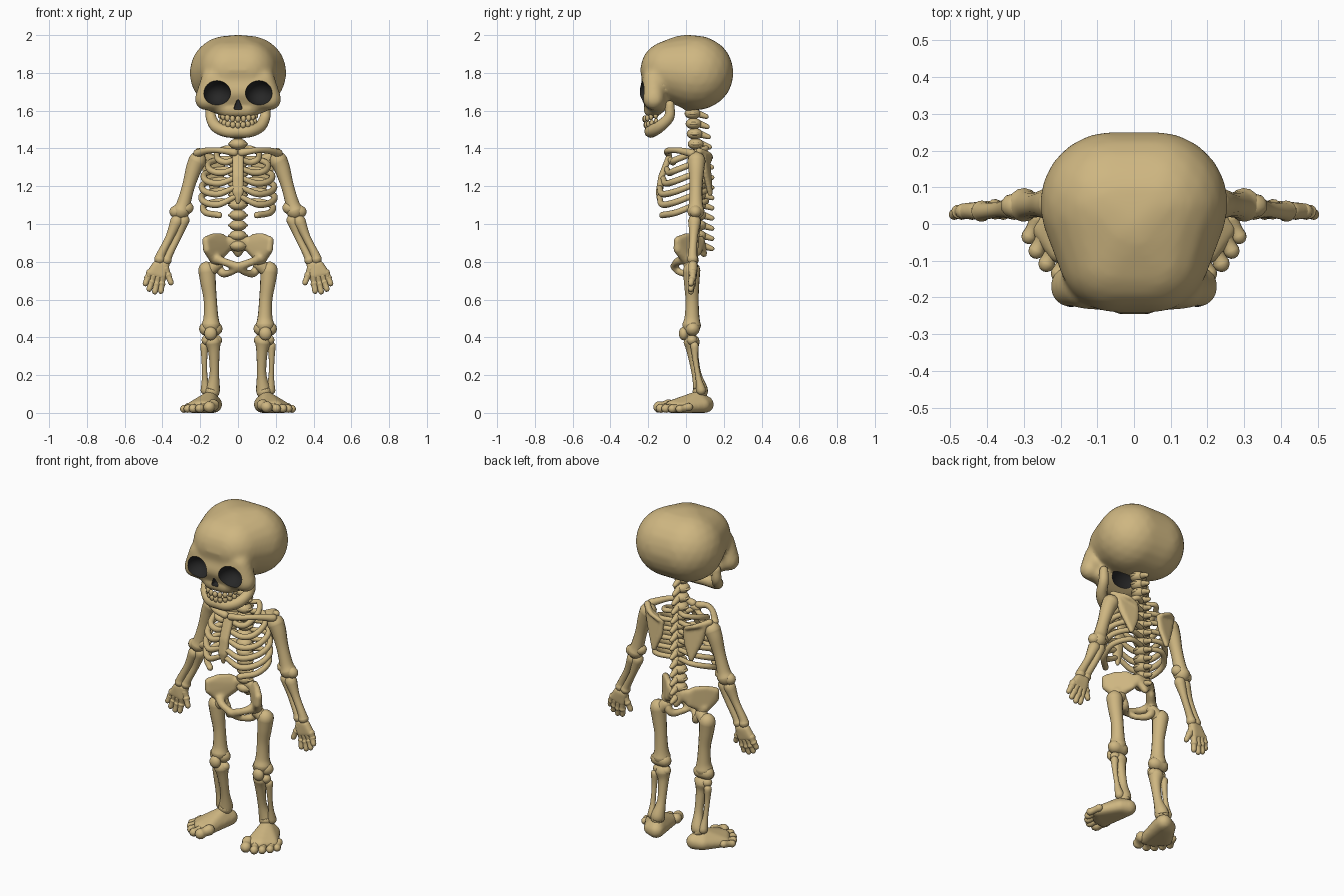
import bpy, bmesh, math
from mathutils import Vector, Matrix

old = bpy.data.objects.get("Cube")
if old:
    bpy.data.objects.remove(old)


def material(name, color):
    m = bpy.data.materials.new(name)
    m.use_nodes = True
    m.diffuse_color = color
    bsdf = next(n for n in m.node_tree.nodes if n.type == 'BSDF_PRINCIPLED')
    bsdf.inputs["Base Color"].default_value = color
    bsdf.inputs["Roughness"].default_value = 0.7
    return m


BONE = material("aged bone", (0.62, 0.47, 0.22, 1))
DARK = material("hollow black", (0.02, 0.02, 0.02, 1))


def sym(items):
    """Each (x, y, z, r) point together with its mirror image."""
    return items + [(-p[0], *p[1:]) for p in items]


def ball(bm, loc, size, detail=16):
    m = Matrix.Translation(loc) @ Matrix.Diagonal((*size, 1))
    bmesh.ops.create_uvsphere(bm, u_segments=detail, v_segments=detail // 2 + 2, radius=1, matrix=m)


def hull(bm, balls):
    """Convex skin around a set of (x, y, z, r) balls."""
    tmp = bmesh.new()
    for x, y, z, r in balls:
        bmesh.ops.create_icosphere(tmp, subdivisions=3, radius=r, matrix=Matrix.Translation((x, y, z)))
    verts = [bm.verts.new(v.co) for v in tmp.verts]
    tmp.free()
    bmesh.ops.convex_hull(bm, input=verts)
    bmesh.ops.delete(bm, geom=[v for v in verts if v.is_valid and not v.link_faces], context='VERTS')


def tube(bm, pts, steps=6, sides=14):
    """Round-ended sweep through (x, y, z, r) points."""
    p = [Vector(q) for q in pts]
    p = [p[0] * 2 - p[1]] + p + [p[-1] * 2 - p[-2]]
    path = []
    for i in range(1, len(p) - 2):
        a, b, c, d = p[i - 1:i + 3]
        for s in range(steps):
            t = s / steps
            path.append(((b * 2) + (c - a) * t + (a * 2 - b * 5 + c * 4 - d) * t * t
                         + (b * 3 - a - c * 3 + d) * t ** 3) / 2)
    path.append(p[-2])
    co = [v.to_3d() for v in path]
    tan = [(co[min(i + 1, len(co) - 1)] - co[max(i - 1, 0)]).normalized() for i in range(len(co))]
    caps = [math.radians(a) for a in (85, 60, 30)]
    rings = [(co[0] - tan[0] * path[0].w * math.sin(a), path[0].w * math.cos(a), tan[0]) for a in caps]
    rings += [(co[i], path[i].w, tan[i]) for i in range(len(co))]
    rings += [(co[-1] + tan[-1] * path[-1].w * math.sin(a), path[-1].w * math.cos(a), tan[-1])
              for a in reversed(caps)]
    u, last, prev = tan[0].orthogonal().normalized(), tan[0], None
    for c, r, t in rings:
        u = last.rotation_difference(t) @ u
        w, last = t.cross(u), t
        ring = [bm.verts.new(c + (u * math.cos(k) + w * math.sin(k)) * r)
                for k in (2 * math.pi * j / sides for j in range(sides))]
        if prev:
            for j in range(sides):
                k = (j + 1) % sides
                bm.faces.new((prev[j], prev[k], ring[k], ring[j]))
        else:
            bm.faces.new(ring[::-1])
        prev = ring
    bm.faces.new(prev)


def finish(name, bm, mirror=False, voxel=0, smooth=4, index=0):
    """Turn a bmesh into an object, optionally fused by remeshing and mirrored."""
    bmesh.ops.recalc_face_normals(bm, faces=bm.faces)
    for f in bm.faces:
        f.smooth = True
        f.material_index = index
    me = bpy.data.meshes.new(name)
    bm.to_mesh(me)
    bm.free()
    me.materials.append(BONE)
    if index:
        me.materials.append(DARK)
    ob = bpy.data.objects.new(name, me)
    bpy.context.collection.objects.link(ob)
    if voxel:
        mod = ob.modifiers.new("fuse", 'REMESH')
        mod.mode, mod.voxel_size, mod.use_smooth_shade = 'VOXEL', voxel, True
        mod = ob.modifiers.new("soften", 'SMOOTH')
        mod.factor, mod.iterations = 0.5, smooth
    if mirror:
        mod = ob.modifiers.new("mirror", 'MIRROR')
        mod.use_mirror_merge = False
    return ob


def bones(name, *paths, mirror=True):
    bm = bmesh.new()
    for pts in paths:
        tube(bm, pts)
    return finish(name, bm, mirror)


# Skull: cranium, face and upper jaw fused together
bm = bmesh.new()
hull(bm, sym([(.06, .055, 1.8, .197), (.05, -.085, 1.815, .157)]) + [(0, 0, 1.8, .202)])
hull(bm, sym([(.172, -.17, 1.66, .058), (.135, -.17, 1.765, .06), (.05, -.19, 1.7, .057)]))
hull(bm, sym([(.13, -.14, 1.635, .045), (.05, -.178, 1.607, .047)]))
skull = finish("skull", bm, voxel=.011, smooth=8)
skull.data.materials.append(DARK)

# Hollows: temples stay bone, eyes, nose and skull base are dark
temples = bmesh.new()
for s in (-1, 1):
    ball(temples, (s * .268, -.115, 1.745), (.058, .075, .055), 32)
holes = bmesh.new()
for s in (-1, 1):
    ball(holes, (s * .112, -.25, 1.693), (.073, .09, .067), 48)
hull(holes, [(x, y, z, .008) for y in (-.3, -.2) for x, z in ((0, 1.65), (.014, 1.614), (-.014, 1.614))])
ball(holes, (0, -.06, 1.6), (.1, .062, .085), 32)
cutters = [finish("temple_cutter", temples), finish("hole_cutter", holes, index=1)]
for c in cutters:
    c.hide_render = True
    mod = skull.modifiers.new("hollow", 'BOOLEAN')
    mod.operation, mod.solver, mod.object = 'DIFFERENCE', 'EXACT', c
    if c is cutters[0]:
        mod = skull.modifiers.new("soften", 'SMOOTH')
        mod.factor, mod.iterations = 0.5, 6
baked = bpy.data.meshes.new_from_object(skull.evaluated_get(bpy.context.evaluated_depsgraph_get()))
skull.modifiers.clear()
skull.data = baked
for m in (BONE, DARK)[len(baked.materials):]:
    baked.materials.append(m)
baked.shade_smooth()
baked.set_sharp_from_angle(angle=math.radians(45))
for c in cutters:
    bpy.data.objects.remove(c)

# Lower jaw and teeth
side = [(.145, -.085, 1.63, .024), (.143, -.09, 1.565, .028), (.115, -.14, 1.515, .031),
        (.06, -.18, 1.492, .033)]
bones("lower_jaw", side + [(0, -.187, 1.49, .033)] + [(-p[0], *p[1:]) for p in side[::-1]], mirror=False)
bm = bmesh.new()
for z, r in ((1.556, .1), (1.524, .093)):
    for i in range(9):
        a = math.radians((i - 4) * 17)
        ball(bm, (r * math.sin(a), -.125 - r * .95 * math.cos(a), z + .03 * (1 - math.cos(a))),
             (.0145, .012, .018), 12)
finish("teeth", bm)

# Spine: a body, side wings and a rear spur for each vertebra
bm = bmesh.new()
count = 14
for i in range(count):
    t = i / (count - 1)
    z = .885 + .7 * t
    y = .065 - .03 * max(0, (t - .6) / .4)
    ball(bm, (0, y, z), (.046, .043, .03))
    ball(bm, (0, y, z), (.054, .036, .014))
    tube(bm, [(0, y + .025, z, .02), (0, y + .072, z - .016, .013)], 2, 10)
finish("spine", bm)

# Rib cage
bm = bmesh.new()
for i, w in enumerate((.11, .155, .178, .188, .19, .182)):
    z = 1.355 - .056 * i
    front = -.085 - .055 * min(1, i / 3)
    pts = [(.025, .09, z + .045, .014), (.62 * w, .105, z + .045, .015), (w, .035, z + .02, .016),
           (.93 * w, -.055, z - .015, .017), (.55 * w, front + .015, z - .028, .017)]
    if i < 5:
        pts.append((.015, front, 1.345 - .05 * i, .014))
    tube(bm, pts)
finish("ribs", bm, mirror=True)
bm = bmesh.new()
hull(bm, sym([(.016, -.088, 1.36, .016), (.014, -.13, 1.25, .017)]))
hull(bm, sym([(.014, -.13, 1.25, .017), (.014, -.143, 1.17, .017)]) + [(0, -.14, 1.115, .012)])
finish("breastbone", bm, voxel=.007)

# Shoulders
bones("collarbone", [(.02, -.095, 1.378, .021), (.08, -.095, 1.388, .016), (.15, -.045, 1.39, .016),
                     (.215, .03, 1.375, .022)])
bm = bmesh.new()
hull(bm, [(.08, .115, 1.33, .015), (.19, .09, 1.365, .018), (.175, .1, 1.28, .014),
          (.125, .128, 1.16, .014), (.085, .122, 1.25, .013)])
tube(bm, [(.09, .128, 1.34, .012), (.15, .125, 1.365, .014), (.21, .07, 1.385, .02)])
finish("shoulder_blade", bm, True, .008)

# Arms
bones("upper_arm", [(.215, .055, 1.335, .048), (.235, .055, 1.29, .042), (.262, .053, 1.2, .034),
                    (.287, .052, 1.11, .037), (.3, .052, 1.07, .046)],
      [(.268, .05, 1.085, .033), (.33, .05, 1.065, .033)])
bones("forearm", [(.287, .05, 1.02, .031), (.32, .05, .93, .02), (.365, .042, .84, .021), (.378, .04, .81, .028)],
      [(.325, .045, 1.015, .034), (.362, .04, .93, .022), (.405, .035, .845, .023), (.415, .035, .815, .029)])

# Hands: palm, thumb and four fingers
bm = bmesh.new()
hull(bm, [(.385, .04, .785, .024), (.43, .036, .785, .024), (.398, .035, .725, .023),
          (.462, .035, .74, .022)])
finish("palm", bm, True, .008)
fingers = [((.385, .765), (.355, .69)), ((.4, .72), (.408, .645)), ((.423, .72), (.44, .642)),
           ((.446, .727), (.47, .656)), ((.466, .742), (.49, .685))]
bones("fingers", *[[(a, .035, b, .021), ((a * 2 + c) / 3, .035, (b * 2 + d) / 3, .017),
                    ((a + c) / 2, .033, (b + d) / 2, .02), ((a + c * 2) / 3, .03, (b + d * 2) / 3, .016),
                    (c, .026, d, .015)] for (a, b), (c, d) in fingers])

# Pelvis: flared wings, sacrum, pubic and seat arches
bm = bmesh.new()
half = [(.04, .08, .895, .02), (.085, .045, .935, .016), (.13, 0, .937, .016), (.17, -.045, .915, .02),
        (.165, -.045, .865, .022), (.125, 0, .815, .028), (.07, .065, .85, .018)]
for part in (half, [(-p[0], *p[1:]) for p in half]):
    hull(bm, part)
for s in (-1, 1):
    tube(bm, [(s * .125, .005, .82, .032), (s * .075, -.045, .8, .022), (0, -.062, .775, .022)])
    tube(bm, [(s * .12, .01, .81, .03), (s * .098, .03, .76, .024), (s * .075, .015, .737, .022),
              (s * .035, -.035, .745, .018), (0, -.06, .768, .02)])
hull(bm, sym([(.035, .07, .91, .03)]) + [(0, .095, .84, .018)])
finish("pelvis", bm, voxel=.009, smooth=5)

# Legs
bones("thigh", [(.165, .03, .755, .046), (.158, .03, .69, .041), (.147, .032, .6, .035),
                (.143, .032, .51, .039), (.143, .03, .465, .05)],
      [(.115, .02, .785, .034), (.155, .03, .75, .036)],
      [(.12, .035, .445, .038), (.168, .035, .445, .038)])
bm = bmesh.new()
ball(bm, (.145, -.012, .42), (.034, .026, .036))
finish("kneecap", bm, True)
bones("shin", [(.132, .03, .375, .043), (.127, .035, .32, .03), (.125, .055, .21, .025),
               (.133, .075, .13, .038), (.138, .075, .11, .04)],
      [(.112, .032, .385, .028), (.165, .032, .385, .028)])
bones("outer_shin", [(.178, .045, .355, .022), (.178, .05, .28, .015), (.176, .065, .19, .015),
                     (.172, .08, .12, .026)])

# Feet: sole with flat base, and five toes
bm = bmesh.new()
hull(bm, [(.128, .103, .045, .045), (.15, .06, .075, .04), (.15, -.085, .032, .032), (.205, -.075, .035, .032),
          (.252, -.015, .028, .028), (.175, .09, .04, .038)])
finish("foot", bm, True, .01)
toes = [(.152, -.142, .031), (.203, -.135, .024), (.238, -.108, .023), (.266, -.073, .022), (.286, -.034, .021)]
bones("toes", *[[(x - .022, y + .05, r + .01, r), (x - .01, y + .022, r + .004, r * .85), (x, y, r, r)]
                for x, y, r in toes])
